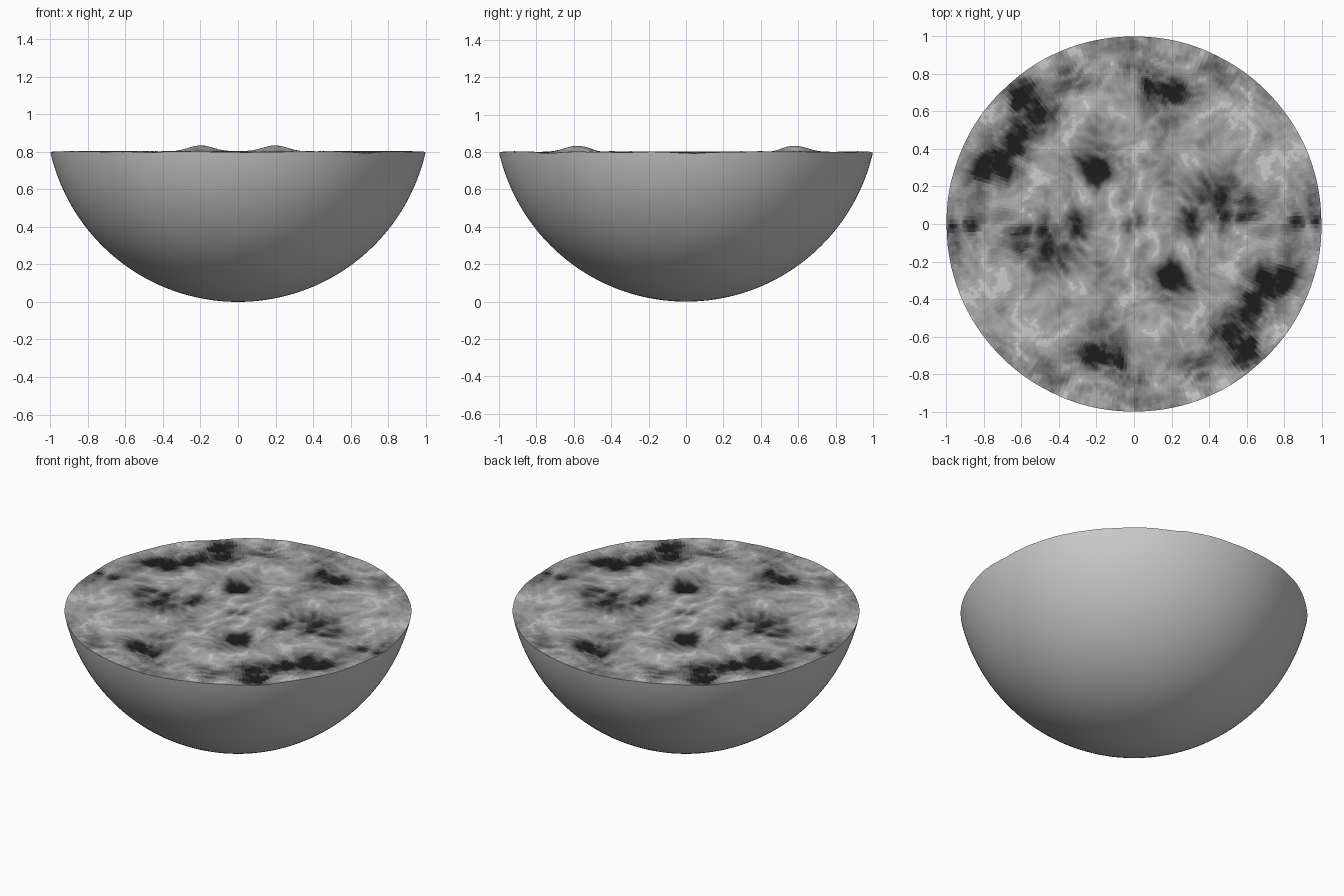
import bpy, bmesh
from math import sin, cos, pi, sqrt, exp, acos
from mathutils import Vector, noise

if "Cube" in bpy.data.objects:
    bpy.data.objects.remove(bpy.data.objects["Cube"])

R = 1.025          # sphere radius: 1.0 wide at z = 0.8
SEG, RINGS, BOWL_RINGS, SHADES = 256, 110, 48, 24

# dark hollows: x, y, radius, depth (each repeated by half-turn symmetry)
HOLLOWS = [(-.2, .3, .11, 1), (-.7, .36, .13, .9), (.15, .70, .11, 1),
           (-.35, .77, .08, .8), (.46, .12, .18, .55), (-.9, -.03, .12, .6),
           (-.5, .55, .13, .6), (0, .02, .06, .2), (0, .88, .14, .5),
           (-.62, .68, .10, .6), (.42, .8, .12, .4), (-.85, .3, .1, .5),
           (.3, .0, .08, .3)]


def ridged(x, y):
    """Vein pattern with the same value after a half turn."""
    w = Vector((noise.noise((x * 3, y * 3, 5)), noise.noise((x * 3, y * 3, 9)), 0)) * .12
    total = 0
    for f, a in ((4.5, .5), (9, .32), (18, .22)):
        total += a * abs(noise.noise(((x + w.x) * f, (y + w.y) * f, f)))
    return total


def bump(x, y, cx, cy, r):
    return exp(-((x - cx) ** 2 + (y - cy) ** 2) / (r * r))


def darkness(x, y):
    blob = 0
    for cx, cy, r, d in HOLLOWS:
        blob += d * (bump(x, y, cx, cy, r) + bump(-x, -y, cx, cy, r))
    veins = ridged(x, y) + ridged(-x, -y)
    return max(0, min(1, blob * (.45 + .9 * veins) + .7 * veins - .05)), blob


def height(x, y):
    d, blob = darkness(x, y)
    crest = bump(x, y, -.2, .58, .09) + bump(-x, -y, -.2, .58, .09)
    return .805 - .018 * min(blob, 1.2) - .010 * d + .032 * crest


def rim(a):
    z = height(cos(a), sin(a))
    return sqrt(R * R - (z - R) ** 2), z


def make_object(name, bm):
    me = bpy.data.meshes.new(name)
    bm.to_mesh(me)
    bm.free()
    for p in me.polygons:
        p.use_smooth = True
    ob = bpy.data.objects.new(name, me)
    bpy.context.collection.objects.link(ob)
    return ob


def lathe(centre, rings):
    """Join a centre point and successive rings into a disc-like skin."""
    bm = bmesh.new()
    c = bm.verts.new(centre)
    loops = [[bm.verts.new(p) for p in ring] for ring in rings]
    for j in range(SEG):
        k = (j + 1) % SEG
        bm.faces.new((c, loops[0][j], loops[0][k]))
        for lo, hi in zip(loops, loops[1:]):
            bm.faces.new((lo[j], hi[j], hi[k], lo[k]))
    return bm


angles = [2 * pi * j / SEG for j in range(SEG)]
rims = [rim(a) for a in angles]

# round bowl, ending on the wavy rim
rings = []
for i in range(1, BOWL_RINGS + 1):
    ring = []
    for a, (r, z) in zip(angles, rims):
        t = acos((R - z) / R) * i / BOWL_RINGS
        ring.append((R * sin(t) * cos(a), R * sin(t) * sin(a), R - R * cos(t)))
    rings.append(ring)
bm = lathe((0, 0, 0), rings)
bmesh.ops.reverse_faces(bm, faces=bm.faces[:])
make_object("bowl", bm)

# rough mottled top surface
rings = []
for i in range(1, RINGS + 1):
    ring = []
    for a, (r, z) in zip(angles, rims):
        f = i / RINGS
        x, y = f * cos(a), f * sin(a)
        ring.append((x * r, y * r, height(x, y)))
    rings.append(ring)
bm = lathe((0, 0, height(0, 0)), rings)
for face in bm.faces:
    c = face.calc_center_median()
    face.material_index = round(darkness(c.x, c.y)[0] * (SHADES - 1))
top = make_object("rough_surface", bm)

# grey shades from light to dark
for i in range(SHADES):
    m = bpy.data.materials.new(f"grey_{i}")
    g = .66 * (1 - i / (SHADES - 1)) ** 1.5 + .012
    m.diffuse_color = (g, g, g, 1)
    m.use_nodes = True
    m.node_tree.nodes["Principled BSDF"].inputs["Base Color"].default_value = m.diffuse_color
    top.data.materials.append(m)
